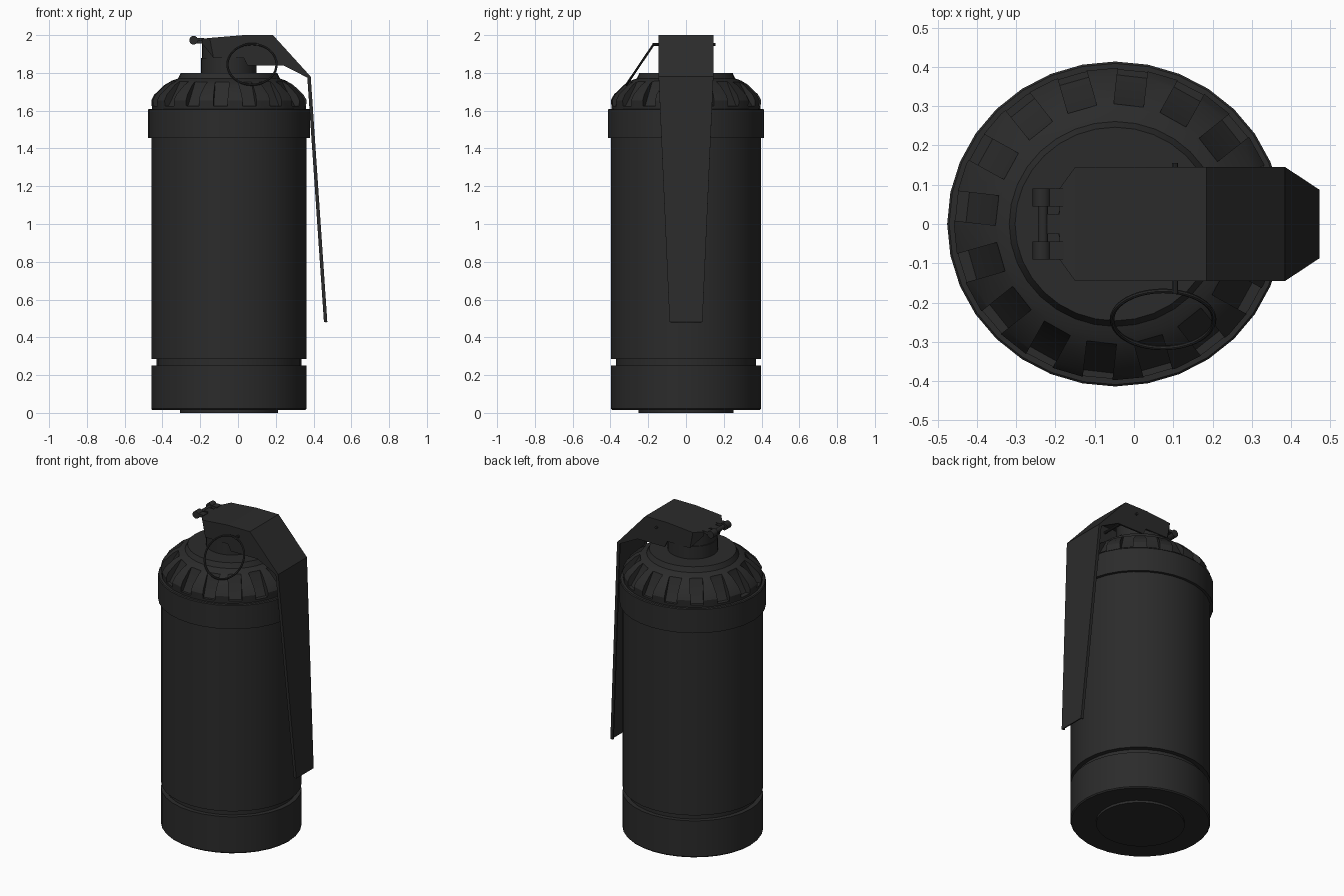
import bpy, bmesh, math
from mathutils import Matrix, Vector

if "Cube" in bpy.data.objects:
    bpy.data.objects.remove(bpy.data.objects["Cube"], do_unlink=True)

CX = -0.048       # axis of the canister
OVAL = 0.967      # slight flattening along y
SEGMENTS = 32

black = bpy.data.materials.new("matte black")
black.use_nodes = True
colour = (0.024, 0.024, 0.024, 1)
black.diffuse_color = colour
black.node_tree.nodes["Principled BSDF"].inputs["Base Color"].default_value = colour


def finish(name, bm, smooth=True):
    mesh = bpy.data.meshes.new(name)
    bm.to_mesh(mesh)
    bm.free()
    mesh.materials.append(black)
    ob = bpy.data.objects.new(name, mesh)
    bpy.context.collection.objects.link(ob)
    if smooth:
        shade(ob)
    return ob


def shade(ob):
    bpy.ops.object.select_all(action='DESELECT')
    ob.select_set(True)
    bpy.context.view_layer.objects.active = ob
    bpy.ops.object.shade_smooth_by_angle(angle=math.radians(30))


def lathe(name, profile, smooth=True):
    """Closed solid turned from (radius, height) points, bottom to top."""
    bm = bmesh.new()
    rings = []
    for r, z in profile:
        rings.append([bm.verts.new((CX + r * math.cos(a), OVAL * r * math.sin(a), z))
                      for a in (math.tau * i / SEGMENTS for i in range(SEGMENTS))])
    for low, high in zip(rings, rings[1:]):
        for i in range(SEGMENTS):
            j = (i + 1) % SEGMENTS
            bm.faces.new((low[i], low[j], high[j], high[i]))
    bm.faces.new(rings[0][::-1])
    bm.faces.new(rings[-1])
    return finish(name, bm, smooth)


def rod(name, x, z, radius, y0, y1, sides=16):
    """Cylinder lying along y."""
    bm = bmesh.new()
    place = Matrix.Translation((x, (y0 + y1) / 2, z)) @ Matrix.Rotation(math.pi / 2, 4, 'X')
    bmesh.ops.create_cone(bm, cap_ends=True, segments=sides, radius1=radius,
                          radius2=radius, depth=abs(y1 - y0), matrix=place)
    return finish(name, bm)


def box(name, low, high):
    bm = bmesh.new()
    low, high = Vector(low), Vector(high)
    bmesh.ops.create_cube(bm, size=1, matrix=Matrix.Translation((low + high) / 2)
                          @ Matrix.Diagonal((*(high - low), 1)))
    return finish(name, bm, False)


# Canister
lathe("base_disc", [(0.26, 0), (0.26, 0.03)])
lathe("bottom_cap", [(0.405, 0.015), (0.411, 0.022), (0.411, 0.25), (0.383, 0.25)])
lathe("groove", [(0.383, 0.24), (0.383, 0.295)])
lathe("body", [(0.383, 0.285), (0.411, 0.285), (0.411, 1.47)])
lathe("collar", [(0.40, 1.455), (0.428, 1.455), (0.428, 1.605), (0.423, 1.61), (0.40, 1.61)])

# Shoulder with a ring of slots cut in it
shoulder = lathe("shoulder", [(0.405, 1.58), (0.411, 1.655), (0.395, 1.685), (0.34, 1.737),
                              (0.30, 1.76), (0.27, 1.77), (0.255, 1.80), (0.02, 1.80)], False)
bm = bmesh.new()
for k in range(16):
    turn = Matrix.Translation((CX, 0, 0)) @ Matrix.Rotation(math.radians(16 + 22.5 * k), 4, 'Z')
    outline = [(0.298, 1.78), (0.305, 1.745), (0.378, 1.625), (0.46, 1.625), (0.46, 1.78)]
    sides = []
    for s in (-1, 1):
        sides.append([bm.verts.new(turn @ Vector((r, s * 0.038, z))) for r, z in outline])
    bm.faces.new(sides[0])
    bm.faces.new(sides[1][::-1])
    for i in range(5):
        j = (i + 1) % 5
        bm.faces.new((sides[0][j], sides[0][i], sides[1][i], sides[1][j]))
bmesh.ops.recalc_face_normals(bm, faces=bm.faces)
cutter = finish("slot_cutter", bm, False)
cutter.hide_render = True
cut = shoulder.modifiers.new("slots", 'BOOLEAN')
cut.operation = 'DIFFERENCE'
cut.solver = 'EXACT'
cut.object = cutter
graph = bpy.context.evaluated_depsgraph_get()
carved = bpy.data.meshes.new_from_object(shoulder.evaluated_get(graph))
shoulder.modifiers.clear()
shoulder.data = carved
bpy.data.objects.remove(cutter, do_unlink=True)
shade(shoulder)

# Neck and head under the lever
lathe("neck", [(0.147, 1.79), (0.147, 1.88), (0.142, 1.88), (0.142, 1.972)])

# Safety lever: (top x, top z, half width, flange x, flange z)
stations = [(-0.19, 1.98, 0.09, -0.19, 1.955),
            (-0.15, 1.985, 0.145, -0.13, 1.88),
            (0.03, 2.0, 0.145, 0.03, 1.88),
            (0.05, 2.0, 0.145, 0.05, 1.84),
            (0.185, 2.0, 0.145, 0.24, 1.84),
            (0.385, 1.78, 0.145, 0.367, 1.775),
            (0.473, 0.48, 0.087, 0.455, 0.48)]
bm = bmesh.new()
rows = [[bm.verts.new(p) for p in ((fx, -w, fz), (x, -w, z), (x, w, z), (fx, w, fz))]
        for x, z, w, fx, fz in stations]
for a, b in zip(rows, rows[1:]):
    for i in range(3):
        bm.faces.new((a[i], b[i], b[i + 1], a[i + 1]))
lever = finish("safety_lever", bm, False)
thick = lever.modifiers.new("sheet", 'SOLIDIFY')
thick.thickness = 0.01
thick.offset = -1

# Hinge at the back of the lever
for side, s in (("left", 1), ("right", -1)):
    y0, y1 = sorted((s * 0.045, s * 0.09))
    rod("hinge_curl_" + side, -0.235, 1.973, 0.023, y0, y1)
    box("hinge_ear_" + side, (-0.23, y0, 1.968), (-0.18, y1, 1.985))
rod("hinge_pin", -0.232, 1.972, 0.013, -0.06, 0.06)
box("hinge_lug", (-0.235, -0.025, 1.955), (-0.15, 0.025, 1.98))

# Pin and pull ring
rod("safety_pin", 0.105, 1.95, 0.008, -0.178, 0.155, 10)
bpy.ops.mesh.primitive_torus_add(major_segments=40, minor_segments=8, major_radius=0.13,
                                 minor_radius=0.006, location=(0.074, -0.243, 1.845),
                                 rotation=(math.atan2(0.23, 0.155), 0, 0))
ring = bpy.context.object
ring.name = "pull_ring"
ring.data.materials.append(black)
shade(ring)
